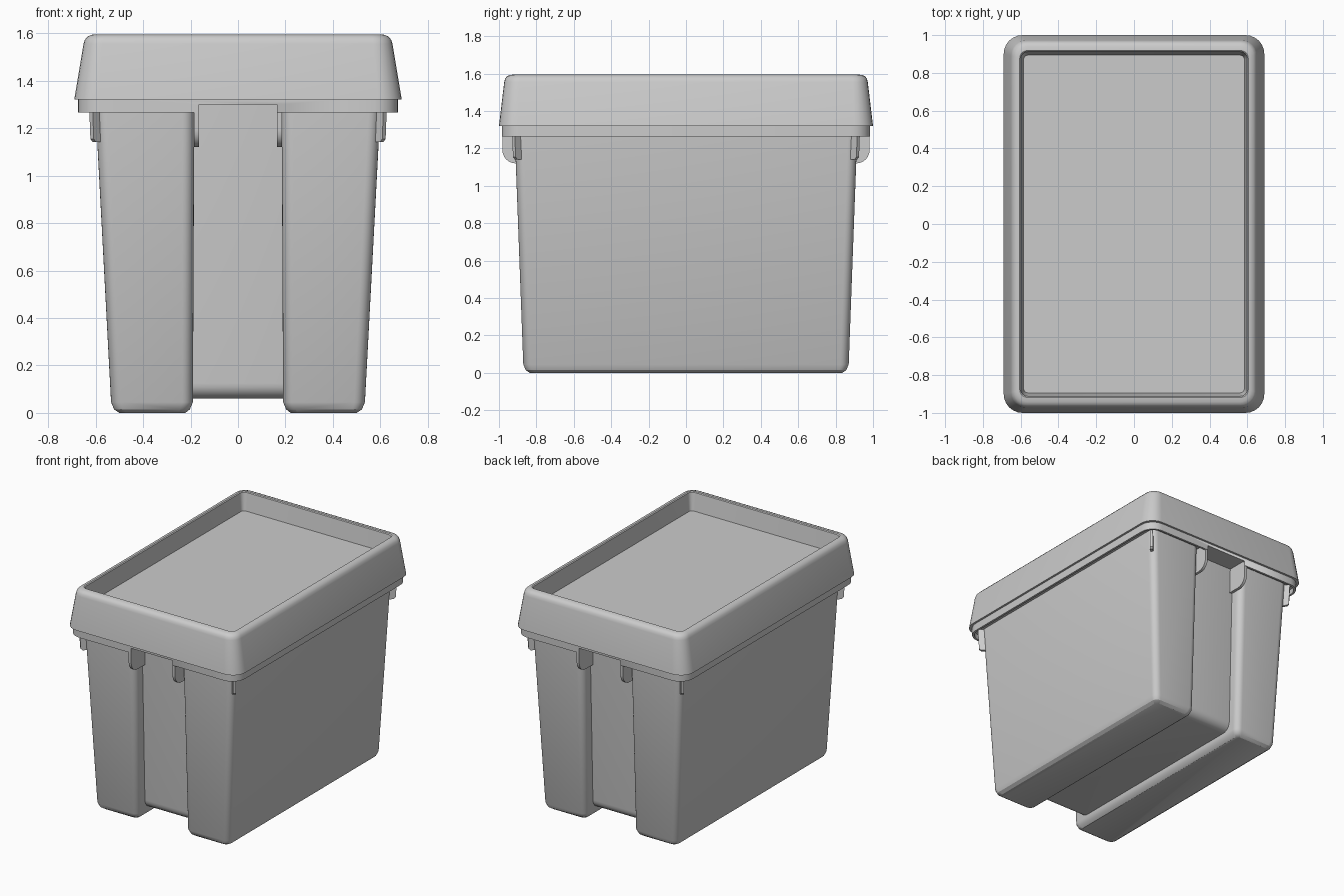
import bpy, bmesh, math
from mathutils import Vector

if "Cube" in bpy.data.objects:
    bpy.data.objects.remove(bpy.data.objects["Cube"])


def finish(name, bm, mirror=None):
    bmesh.ops.recalc_face_normals(bm, faces=bm.faces[:])
    mesh = bpy.data.meshes.new(name)
    bm.to_mesh(mesh)
    bm.free()
    ob = bpy.data.objects.new(name, mesh)
    bpy.context.collection.objects.link(ob)
    bpy.ops.object.select_all(action='DESELECT')
    bpy.context.view_layer.objects.active = ob
    ob.select_set(True)
    bpy.ops.object.shade_smooth_by_angle(angle=math.radians(32))
    if mirror:
        mod = ob.modifiers.new("mirror", 'MIRROR')
        mod.use_axis = mirror
    return ob


def rounded_rect(x0, x1, y0, y1, r, seg=6):
    pts = []
    corners = [(x1 - r, y1 - r), (x0 + r, y1 - r), (x0 + r, y0 + r), (x1 - r, y0 + r)]
    for i, (cx, cy) in enumerate(corners):
        for k in range(seg + 1):
            a = math.pi / 2 * (i + k / seg)
            pts.append((cx + r * math.cos(a), cy + r * math.sin(a)))
    return pts


def loft(name, rings, mirror=None):
    """Skin rounded rectangles given as (z, x0, x1, half_y, radius)."""
    bm = bmesh.new()
    loops = [[bm.verts.new((x, y, z)) for x, y in rounded_rect(x0, x1, -hy, hy, r)]
             for z, x0, x1, hy, r in rings]
    n = len(loops[0])
    for a, b in zip(loops, loops[1:]):
        for i in range(n):
            j = (i + 1) % n
            bm.faces.new((a[i], a[j], b[j], b[i]))
    bm.faces.new(loops[0])
    bm.faces.new(loops[-1])
    return finish(name, bm, mirror)


def plate(name, profile, origin, direction, thickness):
    """Upright plate: (u, z) profile along a ground direction, mirrored to all corners."""
    bm = bmesh.new()
    d = Vector((*direction, 0)).normalized()
    side = Vector((-d.y, d.x, 0)) * thickness
    start = Vector((*origin, 0)) - side / 2
    face = bm.faces.new([bm.verts.new(start + d * u + Vector((0, 0, z))) for u, z in profile])
    new = bmesh.ops.extrude_face_region(bm, geom=[face])['geom']
    bmesh.ops.translate(bm, vec=side, verts=[v for v in new if isinstance(v, bmesh.types.BMVert)])
    return finish(name, bm, (True, True, False))


def centred(z, hx, hy, r):
    return (z, -hx, hx, hy, r)


# Two tapered outer halves of the tub
loft("tub_side_column", [
    (0.0, 0.222, 0.500, 0.835, 0.03),
    (0.015, 0.203, 0.522, 0.857, 0.04),
    (0.045, 0.190, 0.535, 0.870, 0.045),
    (1.31, 0.184, 0.602, 0.917, 0.05)], (True, False, False))

# Recessed middle of the tub, with a rounded lower edge
R = 0.065
fillet = [(0.06 + R - R * math.cos(a), -0.23, 0.23, 0.79 - R + R * math.sin(a), 0.005)
          for a in (math.pi / 12 * k for k in range(7))]
loft("tub_recessed_middle", fillet + [(1.31, -0.23, 0.23, 0.83, 0.005)])

# Hollow rim skirt around the tub, notched at both ends
rim = loft("tub_rim", [
    centred(1.303, 0.660, 0.970, 0.085),
    centred(1.265, 0.660, 0.970, 0.085),
    centred(1.265, 0.675, 0.985, 0.10),
    centred(1.330, 0.675, 0.985, 0.10)])
bm = bmesh.new()
bmesh.ops.create_cube(bm, size=1)
bmesh.ops.scale(bm, vec=(0.33, 2.4, 0.1), verts=bm.verts)
bmesh.ops.translate(bm, vec=(0, 0, 1.249), verts=bm.verts)
cutter = finish("notch_cutter", bm)
cutter.hide_render = True
cutter.hide_set(True)
cut = rim.modifiers.new("notch", 'BOOLEAN')
cut.object = cutter
cut.operation = 'DIFFERENCE'
cut.solver = 'EXACT'

# Handle tabs beside each notch
arc = [(0.13 + 0.072 * math.cos(a), 1.192 - 0.072 * math.sin(a))
       for a in (math.pi / 12 * k for k in range(7))]
plate("handle_tab", [(0, 1.31), (0.202, 1.31)] + arc + [(0, 1.12)],
      (0.175, 0.78), (0, 1), 0.02)

# Small diagonal ribs under the rim corners
plate("corner_rib", [(0, 1.31), (0.076, 1.31), (0.068, 1.155), (0.055, 1.142), (0, 1.14)],
      (0.567, 0.870), (1, 1), 0.02)

# Lid with sloped sides, rounded top edge and sunken panel
loft("lid", [
    centred(1.320, 0.690, 1.000, 0.10),
    centred(1.555, 0.651, 0.972, 0.08),
    centred(1.573, 0.645, 0.967, 0.077),
    centred(1.586, 0.634, 0.957, 0.07),
    centred(1.593, 0.618, 0.942, 0.06),
    centred(1.595, 0.605, 0.918, 0.04),
    centred(1.590, 0.599, 0.912, 0.035),
    centred(1.465, 0.585, 0.894, 0.025)])
